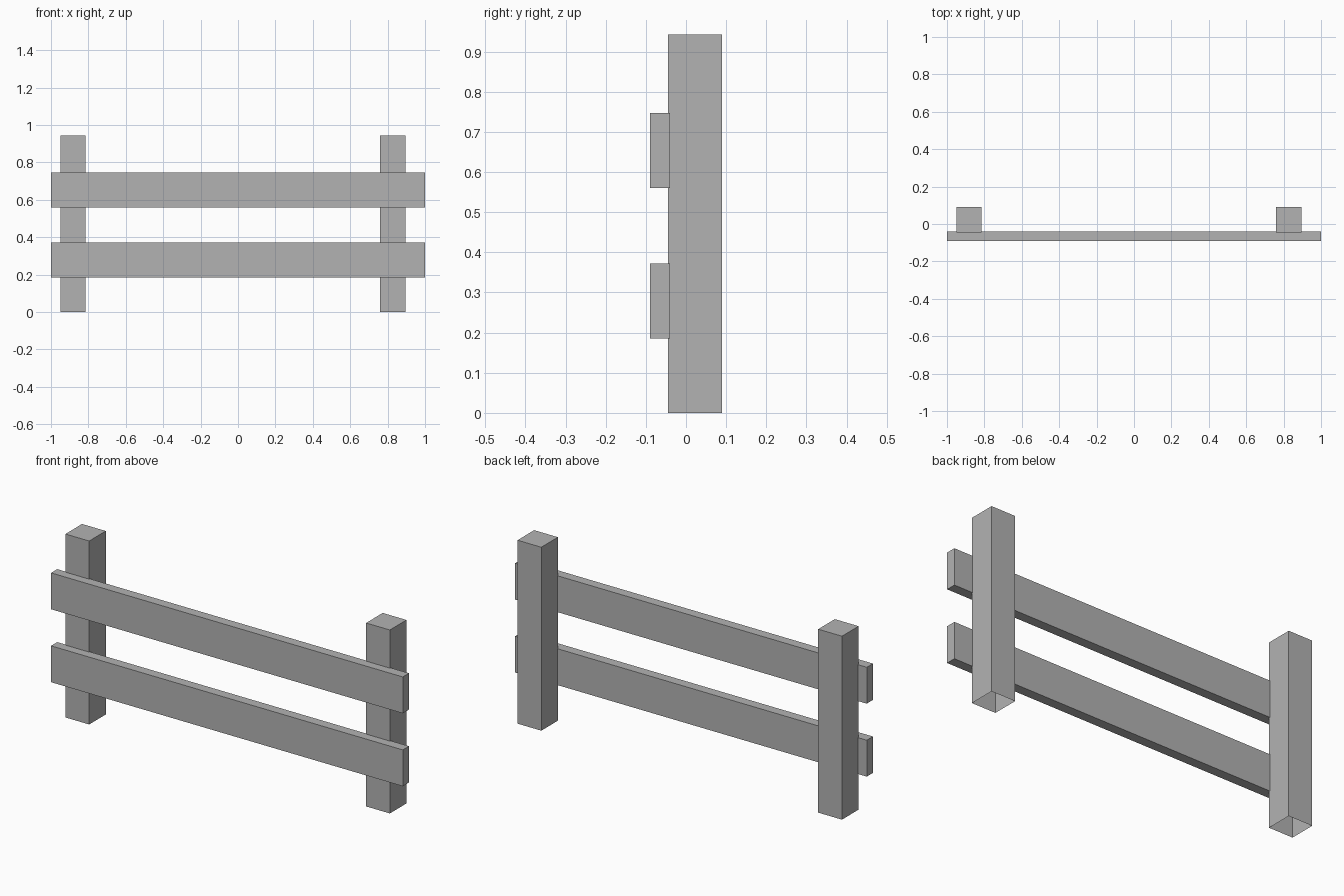
import bpy
import bmesh
from mathutils import Vector

default_cube = bpy.data.objects.get("Cube")
if default_cube:
    bpy.data.objects.remove(default_cube, do_unlink=True)

# Plain grey for the whole fence
grey = bpy.data.materials.new("plain_grey")
grey.use_nodes = True
colour = (0.45, 0.45, 0.45, 1)
grey.diffuse_color = colour
grey.node_tree.nodes["Principled BSDF"].inputs["Base Color"].default_value = colour


def box(name, low, high, open_bottom=False):
    """Flat-sided beam between two opposite corners."""
    low, high = Vector(low), Vector(high)
    bm = bmesh.new()
    bmesh.ops.create_cube(bm, size=1)
    bmesh.ops.scale(bm, vec=high - low, verts=bm.verts)
    if open_bottom:
        bm.normal_update()
        under = [f for f in bm.faces if f.normal.z < -0.5]
        bmesh.ops.delete(bm, geom=under, context="FACES_ONLY")
    mesh = bpy.data.meshes.new(name)
    bm.to_mesh(mesh)
    bm.free()
    mesh.materials.append(grey)
    obj = bpy.data.objects.new(name, mesh)
    obj.location = (low + high) / 2
    bpy.context.collection.objects.link(obj)
    return obj


# Square posts, open underneath
for name, x in (("right_post", -0.95), ("left_post", 0.76)):
    box(name, (x, -0.045, 0), (x + 0.135, 0.09, 0.943), open_bottom=True)

# Horizontal rails set slightly into the front of the posts
for name, z in (("lower_rail", 0.185), ("upper_rail", 0.56)):
    box(name, (-1, -0.09, z), (1, -0.04, z + 0.187))
